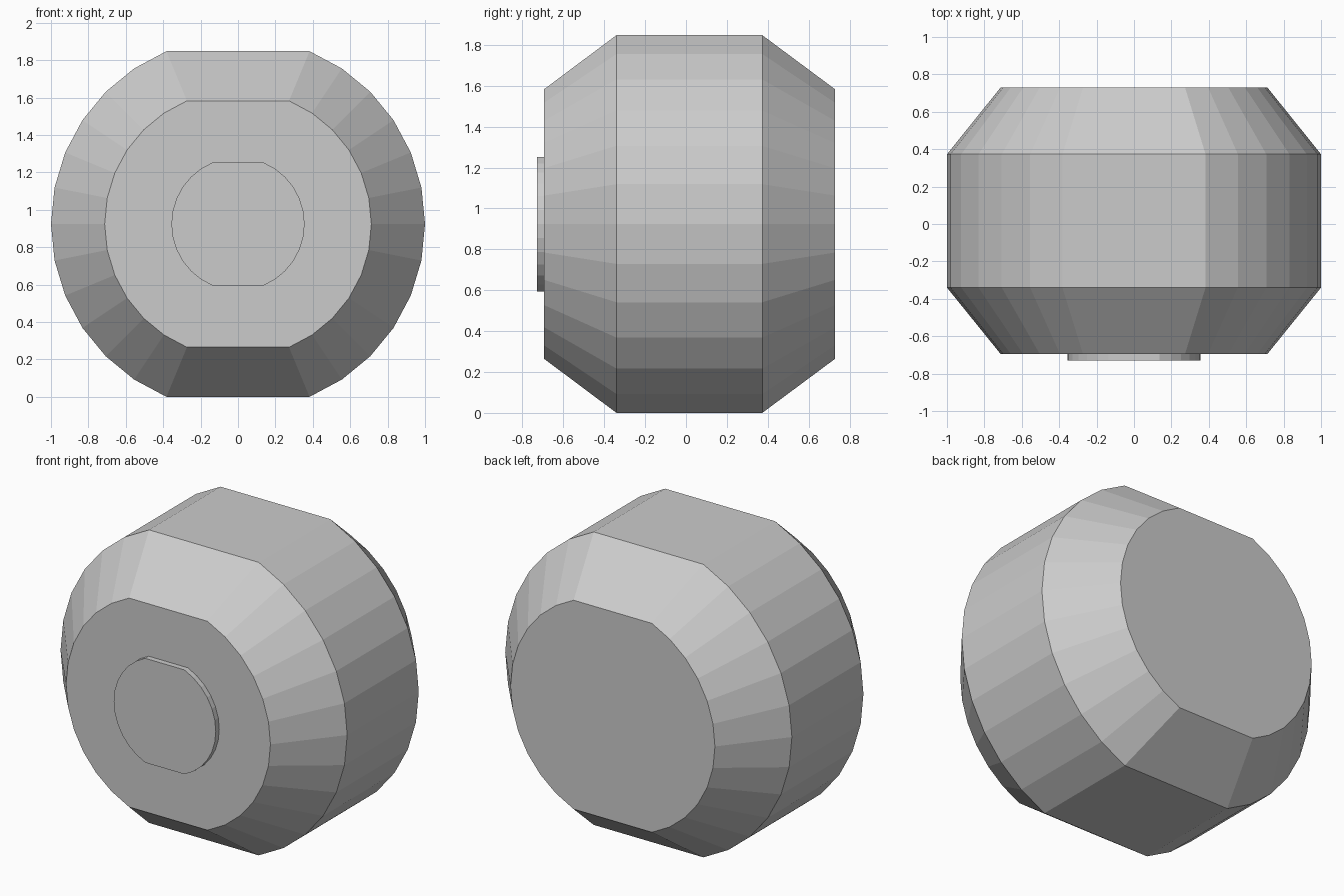
import bpy
import bmesh
from math import cos, sin, pi

old = bpy.data.objects.get("Cube")
if old:
    bpy.data.objects.remove(old, do_unlink=True)

SIDES = 32
CENTRE_Z = cos(pi / 8)  # half height of the flat-topped round outline

grey = bpy.data.materials.new("plain grey")
grey.use_nodes = True
colour = (0.6, 0.6, 0.6, 1)
grey.diffuse_color = colour
grey.node_tree.nodes["Principled BSDF"].inputs["Base Color"].default_value = colour


def outline():
    """Unit circle in x and z, cut flat across the top and bottom."""
    points = []
    for i in range(SIDES):
        a = 2 * pi * i / SIDES
        if abs(sin(a)) < CENTRE_Z + 0.001:
            points.append((cos(a), sin(a)))
    return points


def loft(name, sections):
    """Join scaled outlines along y, given as (y, radius), and cap both ends."""
    bm = bmesh.new()
    rings = [[bm.verts.new((x * r, y, z * r + CENTRE_Z)) for x, z in outline()]
             for y, r in sections]
    for a, b in zip(rings, rings[1:]):
        for i in range(len(a)):
            j = (i + 1) % len(a)
            bm.faces.new((a[i], a[j], b[j], b[i]))
    bm.faces.new(rings[0])
    bm.faces.new(rings[-1])
    bmesh.ops.recalc_face_normals(bm, faces=bm.faces)
    mesh = bpy.data.meshes.new(name)
    bm.to_mesh(mesh)
    bm.free()
    mesh.materials.append(grey)
    obj = bpy.data.objects.new(name, mesh)
    bpy.context.collection.objects.link(obj)
    return obj


# Barrel-shaped body with tapered ends
loft("body", [(-0.695, 0.713), (-0.34, 1), (0.373, 1), (0.73, 0.713)])

# Raised round plate on the front
loft("front_plate", [(-0.73, 0.356), (-0.69, 0.356)])
